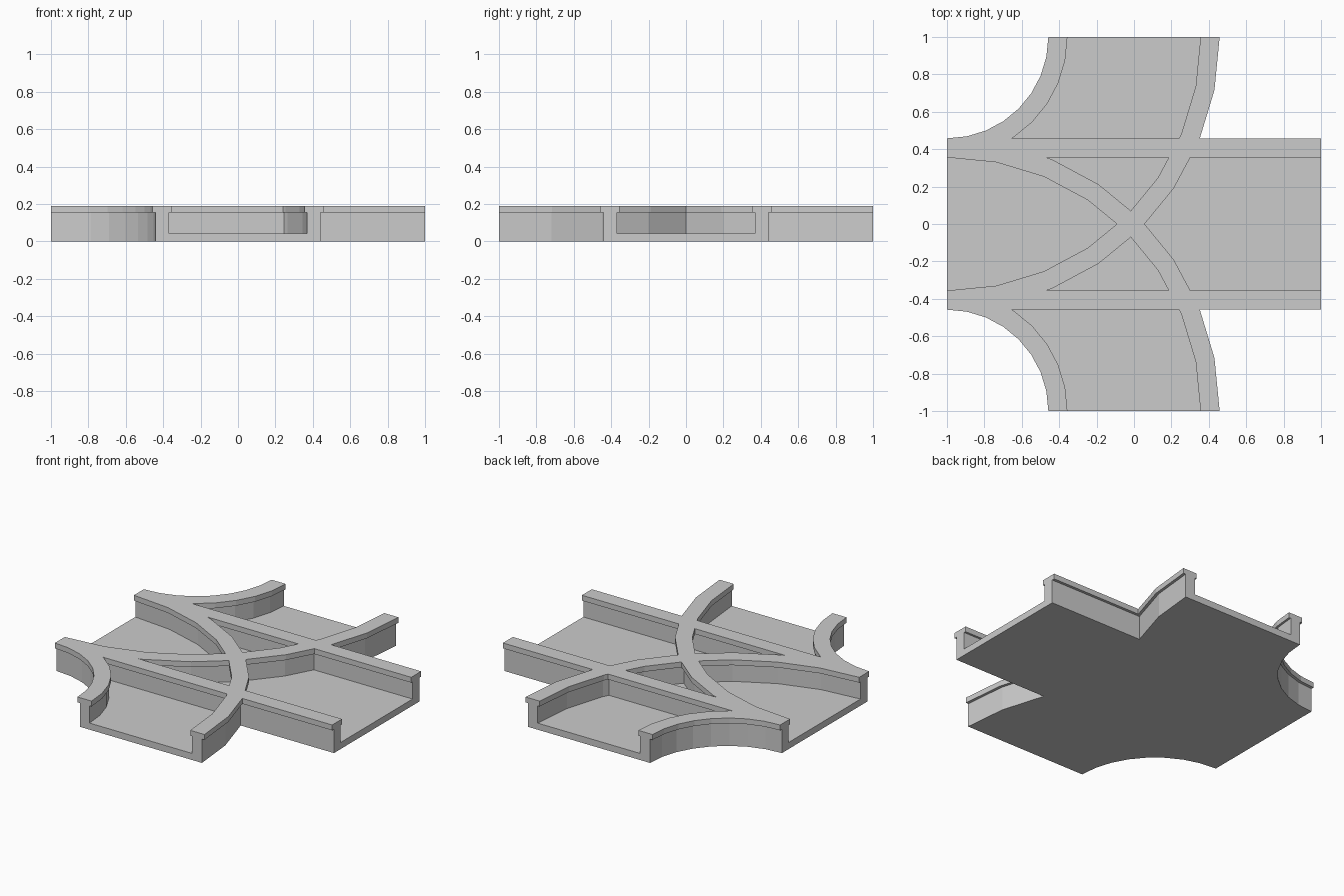
import bpy, bmesh, math

if "Cube" in bpy.data.objects:
    bpy.data.objects.remove(bpy.data.objects["Cube"])

# U-shaped track cross-section: (offset from centre line, height)
HALF = [(0.44, 0), (0.44, 0.155), (0.458, 0.155), (0.458, 0.19),
        (0.356, 0.19), (0.356, 0.155), (0.37, 0.155), (0.37, 0.043)]
PROFILE = HALF + [(-o, z) for o, z in reversed(HALF)]


def sweep(name, stations):
    """Loft the profile through stations, each a function (offset) -> (x, y)."""
    bm = bmesh.new()
    rings = [[bm.verts.new((*place(o), z)) for o, z in PROFILE] for place in stations]
    n = len(PROFILE)
    for a, b in zip(rings, rings[1:]):
        for i in range(n):
            j = (i + 1) % n
            bm.faces.new((a[i], a[j], b[j], b[i]))
    bm.faces.new(rings[0])
    bm.faces.new(rings[-1])
    bmesh.ops.recalc_face_normals(bm, faces=bm.faces)
    mesh = bpy.data.meshes.new(name)
    bm.to_mesh(mesh)
    bm.free()
    ob = bpy.data.objects.new(name, mesh)
    bpy.context.collection.objects.link(ob)
    return ob


def curve_track(name, side):
    """Quarter turn of radius 1 about the corner (-1, side), in 8 steps."""
    def station(t):
        return lambda o: (-1 + (1 + o) * math.cos(t), side * (1 - (1 + o) * math.sin(t)))
    return sweep(name, [station(math.pi / 2 * k / 8) for k in range(9)])


# Straight track plus a curved branch to each side
track = sweep("track_junction", [lambda o: (-1, o), lambda o: (1, o)])
branches = [curve_track("left_branch", 1), curve_track("right_branch", -1)]

# Fuse the three tracks into one piece
bpy.context.view_layer.objects.active = track
for branch in branches:
    mod = track.modifiers.new("fuse", 'BOOLEAN')
    mod.operation = 'UNION'
    mod.solver = 'EXACT'
    mod.object = branch
    bpy.ops.object.modifier_apply(modifier=mod.name)
    bpy.data.objects.remove(branch)

# Clean leftover coplanar edges
bm = bmesh.new()
bm.from_mesh(track.data)
bmesh.ops.remove_doubles(bm, verts=bm.verts, dist=1e-4)
bmesh.ops.dissolve_limit(bm, angle_limit=0.01, verts=bm.verts, edges=bm.edges)
bm.to_mesh(track.data)
bm.free()
